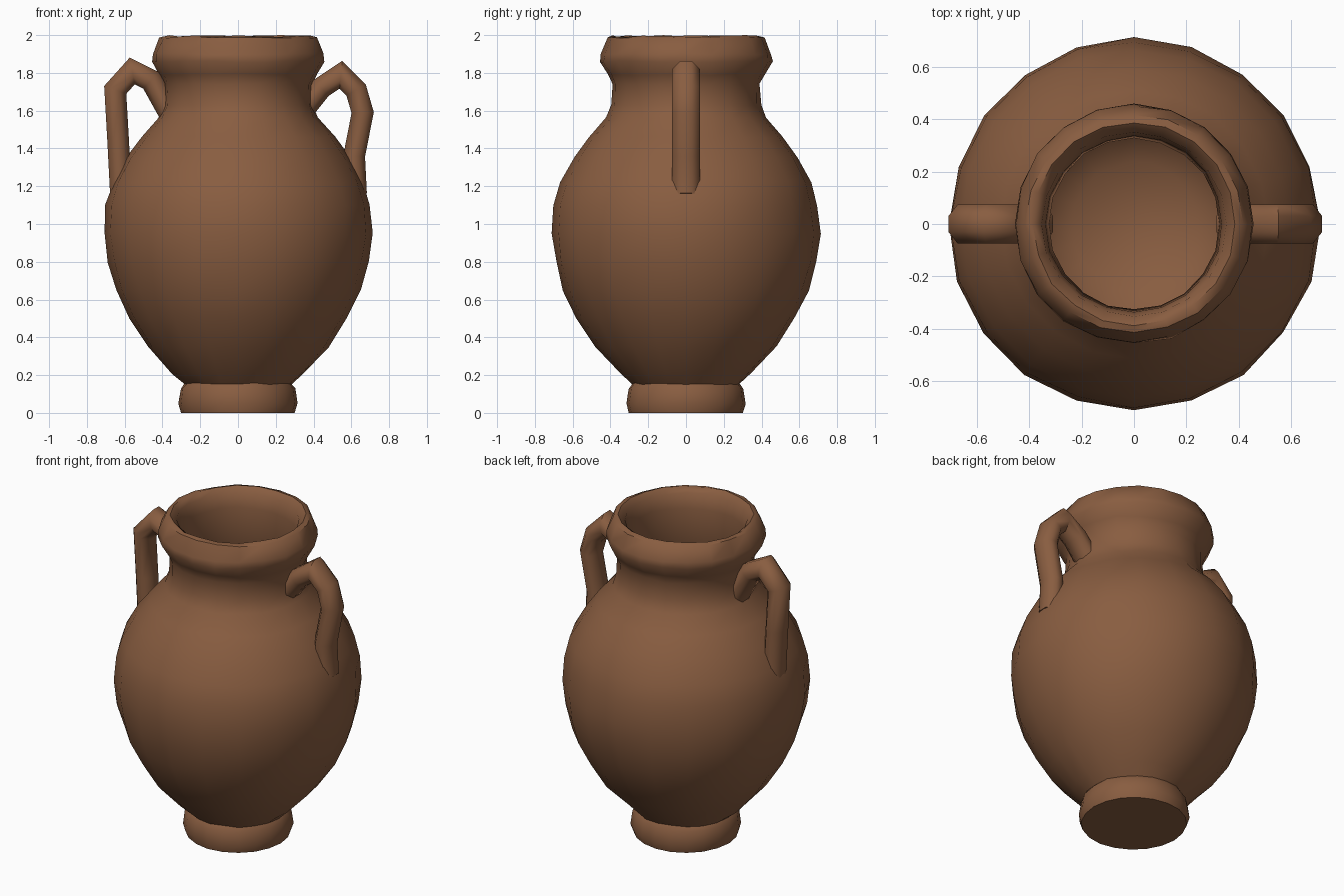
import bpy, bmesh, math, random
from mathutils import Vector

if "Cube" in bpy.data.objects:
    bpy.data.objects.remove(bpy.data.objects["Cube"])

random.seed(4)
clay = bpy.data.materials.new("brown clay")
clay.diffuse_color = (0.25, 0.11, 0.052, 1)
clay.use_nodes = True
clay.node_tree.nodes["Principled BSDF"].inputs["Base Color"].default_value = clay.diffuse_color


def finish(name, bm, angle):
    bmesh.ops.recalc_face_normals(bm, faces=bm.faces)
    me = bpy.data.meshes.new(name)
    bm.to_mesh(me)
    bm.free()
    me.materials.append(clay)
    ob = bpy.data.objects.new(name, me)
    bpy.context.collection.objects.link(ob)
    bpy.ops.object.select_all(action='DESELECT')
    bpy.context.view_layer.objects.active = ob
    ob.select_set(True)
    bpy.ops.object.shade_smooth_by_angle(angle=math.radians(angle))
    return ob


def bridge(bm, rings):
    n = len(rings[0])
    for a, b in zip(rings, rings[1:]):
        for i in range(n):
            j = (i + 1) % n
            bm.faces.new((a[i], a[j], b[j], b[i]))
    bm.faces.new(rings[0])
    bm.faces.new(rings[-1])


# Pot: outer wall from foot to lip, then back down the hollow inside
outer = [(.30, 0), (.315, .05), (.303, .13), (.285, .155), (.345, .21),
         (.475, .35), (.575, .5), (.645, .65), (.688, .8), (.706, .95),
         (.695, 1.1), (.66, 1.22), (.59, 1.35), (.51, 1.46), (.42, 1.56),
         (.395, 1.63), (.39, 1.74), (.415, 1.79), (.455, 1.86), (.452, 1.90),
         (.415, 1.985)]
inner = [(.385, 1.995), (.35, 1.965), (.335, 1.88), (.325, 1.62), (.42, 1.46),
         (.57, 1.22), (.61, .95), (.55, .65), (.38, .35), (.24, .22)]
SIDES = 20
bm = bmesh.new()
rings = []
for r, z in outer + inner:
    ring = []
    for i in range(SIDES):
        a = 2 * math.pi * i / SIDES
        k = r * (1.004 + random.uniform(-.008, .008))  # hand-thrown unevenness
        dz = random.uniform(-.005, .005) if .01 < z else 0
        ring.append(bm.verts.new((k * math.cos(a), k * math.sin(a), z + dz)))
    rings.append(ring)
bridge(bm, rings)
finish("pot", bm, 50)


# Handles: eight-sided bands swept along paths in the x-z plane
def handle(name, path, half_thick, half_wide):
    pts = [Vector((x, 0, z)) for x, z in path]
    bm = bmesh.new()
    rings = []
    for i, p in enumerate(pts):
        d0 = (p - pts[max(i - 1, 0)]).normalized()
        d1 = (pts[min(i + 1, len(pts) - 1)] - p).normalized()
        t = (d0 + d1).normalized()
        side = Vector((t.z, 0, -t.x))
        miter = 1 / max(.75, t.dot(d1 if d1.length else d0))
        ring = []
        for k in range(8):
            a = 2 * math.pi * (k + .5) / 8
            ring.append(bm.verts.new(p + side * (math.cos(a) * half_thick * miter)
                                     + Vector((0, math.sin(a) * half_wide, 0))))
        rings.append(ring)
    bridge(bm, rings)
    finish(name, bm, 60)


handle("left_handle", [(-.36, 1.58), (-.46, 1.76), (-.56, 1.81), (-.65, 1.71),
                       (-.635, 1.45), (-.62, 1.16)], .062, .08)
handle("right_handle", [(.36, 1.62), (.44, 1.72), (.545, 1.79), (.625, 1.71),
                        (.66, 1.59), (.615, 1.36), (.625, 1.16)], .062, .08)
